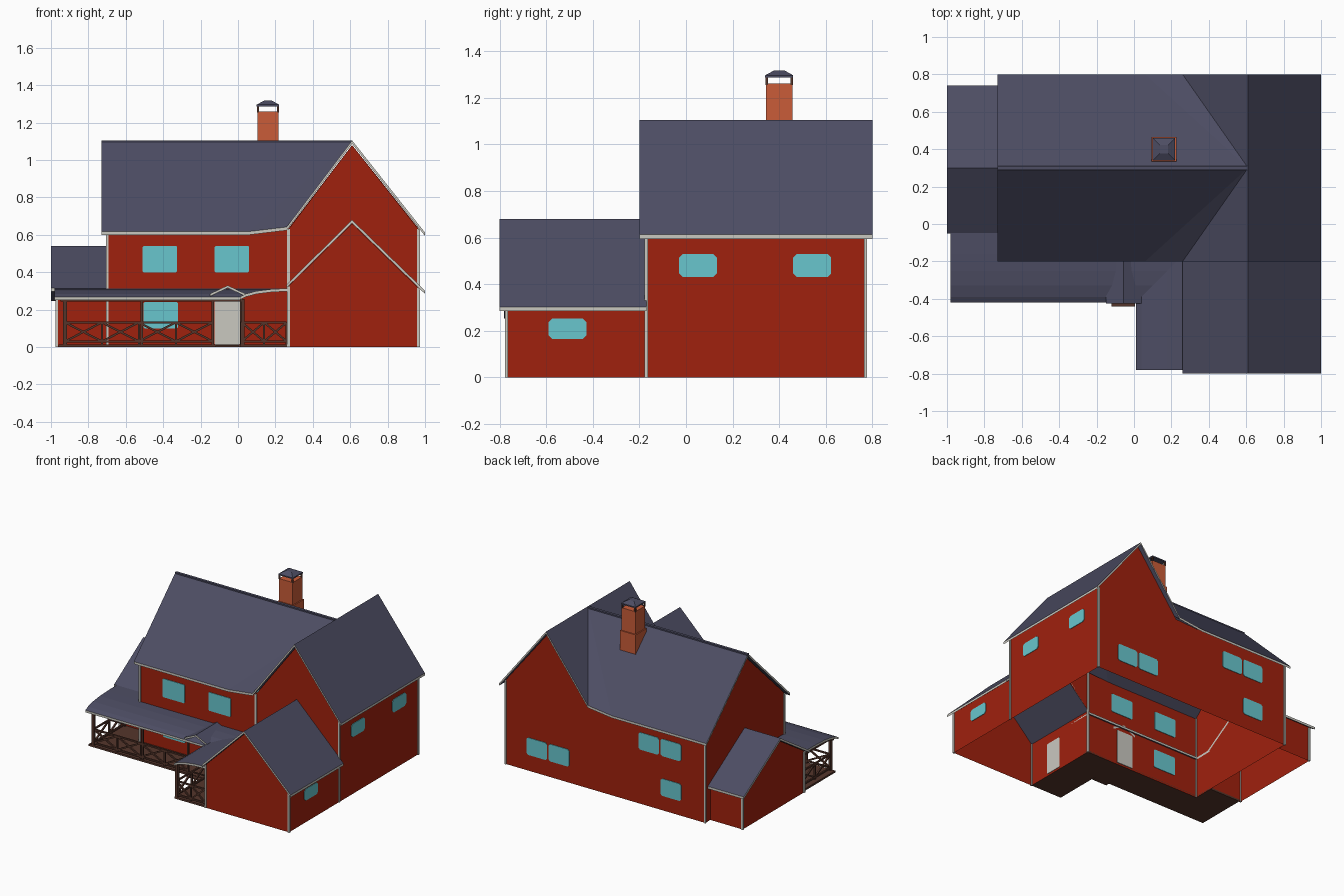
import bpy, bmesh
from mathutils import Vector, Matrix

if "Cube" in bpy.data.objects:
    bpy.data.objects.remove(bpy.data.objects["Cube"])


def material(name, rgb):
    m = bpy.data.materials.new(name)
    m.diffuse_color = (*rgb, 1)
    m.use_nodes = True
    m.node_tree.nodes["Principled BSDF"].inputs["Base Color"].default_value = m.diffuse_color
    return m


RED = material("red siding", (.352, .015, .004))
SLATE = material("slate roof", (.074, .074, .125))
TRIM = material("off white trim", (.59, .578, .527))
GLASS = material("blue glass", (.138, .565, .617))
BRICK = material("orange brick", (.591, .107, .04))
WOOD = material("brown wood", (.09, .036, .024))


def finish(name, bm, *mats, fix=True):
    if fix:
        bmesh.ops.recalc_face_normals(bm, faces=bm.faces[:])
    me = bpy.data.meshes.new(name)
    bm.to_mesh(me)
    bm.free()
    for m in mats:
        me.materials.append(m)
    ob = bpy.data.objects.new(name, me)
    bpy.context.collection.objects.link(ob)
    return ob


def slab(name, verts, faces, t=.018):
    """Roof sheet thickened downwards; the open rim becomes trim."""
    bm = bmesh.new()
    top = [bm.verts.new(v) for v in verts]
    low = [bm.verts.new((x, y, z - t)) for x, y, z in verts]
    for f in faces:
        bm.faces.new([top[i] for i in f])
    bm.verts.index_update()
    rim = [(e.verts[0].index, e.verts[1].index) for e in bm.edges if len(e.link_faces) == 1]
    for f in faces:
        bm.faces.new([low[i] for i in reversed(f)])
    for a, b in rim:
        bm.faces.new([top[a], top[b], low[b], low[a]]).material_index = 1
    return finish(name, bm, SLATE, TRIM)


def wall(name, axis, at, pts):
    """Single upright sheet: axis 'x' or 'y' is held at the given value."""
    bm = bmesh.new()
    bm.faces.new([bm.verts.new((at, u, z) if axis == 'x' else (u, at, z)) for u, z in pts])
    return finish(name, bm, RED, fix=False)


def plate(name, axis, at, u0, u1, z0, z1, mat, c=.012, t=.004):
    """Thin panel with clipped corners, set in a wall."""
    bm = bmesh.new()
    pts = [(u0 + c, z0), (u1 - c, z0), (u1, z0 + c), (u1, z1 - c),
           (u1 - c, z1), (u0 + c, z1), (u0, z1 - c), (u0, z0 + c)]
    rings = [[bm.verts.new((at + s, u, z) if axis == 'x' else (u, at + s, z)) for u, z in pts]
             for s in (-t, t)]
    for r in rings:
        bm.faces.new(r)
    for i in range(8):
        j = (i + 1) % 8
        bm.faces.new([rings[0][i], rings[0][j], rings[1][j], rings[1][i]])
    return finish(name, bm, mat)


def boxes(name, mat, *spans):
    bm = bmesh.new()
    for x0, x1, y0, y1, z0, z1 in spans:
        bmesh.ops.create_cube(bm, size=1, matrix=Matrix.Translation(
            ((x0 + x1) / 2, (y0 + y1) / 2, (z0 + z1) / 2)) @ Matrix.Diagonal((x1 - x0, y1 - y0, z1 - z0, 1)))
    return finish(name, bm, mat)


def bars(name, mat, segments, w):
    bm = bmesh.new()
    for a, b in segments:
        a, b = Vector(a), Vector(b)
        d = b - a
        rot = d.to_track_quat('Z', 'Y').to_matrix().to_4x4()
        bmesh.ops.create_cube(bm, size=1, matrix=Matrix.Translation((a + b) / 2) @ rot
                              @ Matrix.Diagonal((w, w, d.length, 1)))
    return finish(name, bm, mat)


# main roof: long ridge meeting the cross wing, with softly raised eaves at the valleys
R = 1.105
slab("main_roof",
     [(-.73, -.2, .618), (.06, -.2, .618), (.26, -.2, .642), (.61, .3, R), (-.73, .3, R),
      (-.73, .8, .618), (.06, .8, .618), (.26, .8, .642), (.61, -.2, R), (.61, .8, R),
      (1, -.2, .612), (1, .8, .612)],
     [(0, 1, 3, 4), (1, 2, 3), (4, 3, 6, 5), (3, 7, 6), (2, 8, 3), (3, 9, 7), (8, 10, 11, 9, 3)])
boxes("ridge_cap", SLATE, (-.73, .61, .29, .31, R - .02, R))
# lower front wing roof
slab("front_wing_roof",
     [(.26, -.8, .335), (.61, -.8, .68), (1, -.8, .302), (.26, -.17, .335), (.61, -.17, .68), (1, -.17, .302)],
     [(0, 1, 4, 3), (1, 2, 5, 4)])
# small left annex roof
slab("annex_roof",
     [(x, y, z) for x in (-1, -.70) for y, z in ((-.05, .315), (.3, .54), (.74, .265))],
     [(0, 1, 4, 3), (1, 2, 5, 4)])

# porch roof: arched section swept around the inner corner
rows = [(-.01, .314), (.08, .31), (.16, .30), (.22, .284), (.25, .268)]
pv = []
for d, z in rows:
    pv += [(-.98, -.17 - d, z), (.26 - d, -.17 - d, z), (.26 - d, -.78, z)]
slab("porch_roof", pv, [(3 * i + k, 3 * i + k + 1, 3 * i + k + 4, 3 * i + k + 3)
                        for i in range(4) for k in (0, 1)], .016)
slab("porch_roof_back", [(-.98, -.16, .314), (-.70, -.16, .314), (-.70, -.03, .316), (-.98, -.03, .316)],
     [(0, 1, 2, 3)], .016)
slab("door_gablet", [(x, y, z) for y in (-.425, -.17) for x, z in ((-.15, .285), (-.055, .33), (.04, .285))],
     [(0, 1, 4, 3), (1, 2, 5, 4)], .014)

# walls, open underneath
wall("main_front_wall", 'y', -.17, [(-.70, 0), (.27, 0), (.27, .63), (.06, .62), (-.70, .62)])
wall("wing_front_gable", 'y', -.17, [(.27, .33), (.61, .66), (.965, .31), (.965, .63), (.61, 1.08), (.27, .63)])
wall("front_wing_gable", 'y', -.77, [(.27, 0), (.965, 0), (.965, .315), (.61, .66), (.27, .325)])
wall("front_wing_left_wall", 'x', .27, [(-.17, 0), (-.77, 0), (-.77, .325), (-.17, .325)])
wall("right_wall", 'x', .965, [(-.77, 0), (.77, 0), (.77, .635), (-.17, .635), (-.17, .315), (-.77, .315)])
wall("back_wall", 'y', .77, [(.965, 0), (-.70, 0), (-.70, .625), (.06, .625), (.27, .635), (.61, 1.08), (.965, .635)])
wall("left_gable", 'x', -.70, [(.77, 0), (-.17, 0), (-.17, .625), (.3, 1.08), (.77, .625)])
wall("annex_gable", 'x', -.97, [(.71, 0), (-.02, 0), (-.02, .315), (.3, .52), (.71, .265)])
wall("annex_back_wall", 'y', .71, [(-.70, 0), (-.97, 0), (-.97, .265), (-.70, .265)])
wall("annex_front_wall", 'y', -.02, [(-.97, 0), (-.70, 0), (-.70, .315), (-.97, .315)])

# corner boards
boxes("corner_boards", TRIM, *[(x - .007, x + .007, y - .007, y + .007, z0, z1) for x, y, z0, z1 in (
    (-.70, -.17, 0, .62), (-.70, .77, 0, .62), (.965, .77, 0, .63), (.965, -.17, 0, .63), (.27, -.17, 0, .63),
    (.27, -.77, 0, .325), (.965, -.77, 0, .315), (-.97, -.02, 0, .31), (-.97, .71, 0, .26))])

# windows and doors
for i, (u, z) in enumerate([(-.51, .40), (-.125, .40), (-.505, .10)]):
    plate(f"front_window_{i + 1}", 'y', -.17, u, u + .185, z, z + .14, GLASS, .006)
for i, (u, z, h) in enumerate([(-.03, .43, .10), (.46, .43, .10), (-.59, .165, .088)]):
    plate(f"side_window_{i + 1}", 'x', .965, u, u + .163, z, z + h, GLASS, .016)
for i, (u, z) in enumerate([(-.50, .41), (-.315, .41), (-.50, .11), (.435, .12), (.62, .12)]):
    plate(f"back_window_{i + 1}", 'y', .77, u, u + .17, z, z + .13, GLASS, .012)
plate("front_door", 'y', -.17, -.125, .01, .015, .27, TRIM, .003)
plate("side_door", 'x', .27, -.60, -.47, .015, .25, TRIM, .003)

# porch deck and step
boxes("porch_deck", WOOD, (-.96, .27, -.41, -.17, 0, .014), (-.96, -.70, -.17, -.02, 0, .014),
      (.01, .27, -.77, -.41, 0, .014))
boxes("porch_step", WOOD, (-.12, .005, -.44, -.41, 0, .009))

# porch posts and top beams
boxes("porch_posts", WOOD, *[(x - w, x + w, y - w, y + w, 0, .258) for x, y, w in (
    (-.925, -.40, .01), (-.515, -.40, .006), (-.135, -.40, .007), (.02, -.40, .01), (.025, -.76, .01))])
bars("porch_beams", WOOD, [((-.95, -.40, .25), (.02, -.40, .25)), ((.02, -.40, .25), (.02, -.77, .25)),
                           ((-.925, -.40, .25), (-.925, -.02, .25))], .012)


def railing(name, a, b, n):
    """Top and bottom rails with n crossed panels."""
    a, b = Vector(a), Vector(b)
    lo, hi = Vector((0, 0, .03)), Vector((0, 0, .132))
    seg = [(a + lo, b + lo), (a + hi, b + hi)]
    for i in range(n):
        p, q = a.lerp(b, i / n), a.lerp(b, (i + 1) / n)
        seg += [(p + lo, q + hi), (p + hi, q + lo), (p, p + hi), (q, q + hi)]
    bars(name, WOOD, seg, .011)


railing("front_railing", (-.925, -.40, 0), (-.135, -.40, 0), 4)
railing("left_railing", (-.925, -.40, 0), (-.925, -.03, 0), 2)
railing("inner_railing", (.02, -.40, 0), (.02, -.76, 0), 2)
railing("right_railing", (.02, -.76, 0), (.26, -.76, 0), 2)

# chimney with a capped flue
cx, cy = .16, .40
sq = lambda r, z0, z1: (cx - r, cx + r, cy - r, cy + r, z0, z1)
boxes("chimney", BRICK, sq(.066, .90, 1.09), sq(.057, 1.09, 1.26))
boxes("chimney_cap_posts", WOOD, *[(cx + s * .054 - .005, cx + s * .054 + .005, cy + t * .054 - .005,
                                   cy + t * .054 + .005, 1.255, 1.29) for s in (-1, 1) for t in (-1, 1)])
bm = bmesh.new()
rings = [[bm.verts.new((cx + s * r, cy + t * r, z)) for s, t in ((-1, -1), (1, -1), (1, 1), (-1, 1))]
         for r, z in ((.06, 1.287), (.06, 1.296), (.022, 1.317))]
bm.faces.new(rings[0])
bm.faces.new(rings[2])
for a, b in zip(rings, rings[1:]):
    for i in range(4):
        bm.faces.new([a[i], a[(i + 1) % 4], b[(i + 1) % 4], b[i]])
finish("chimney_cap", bm, SLATE)
